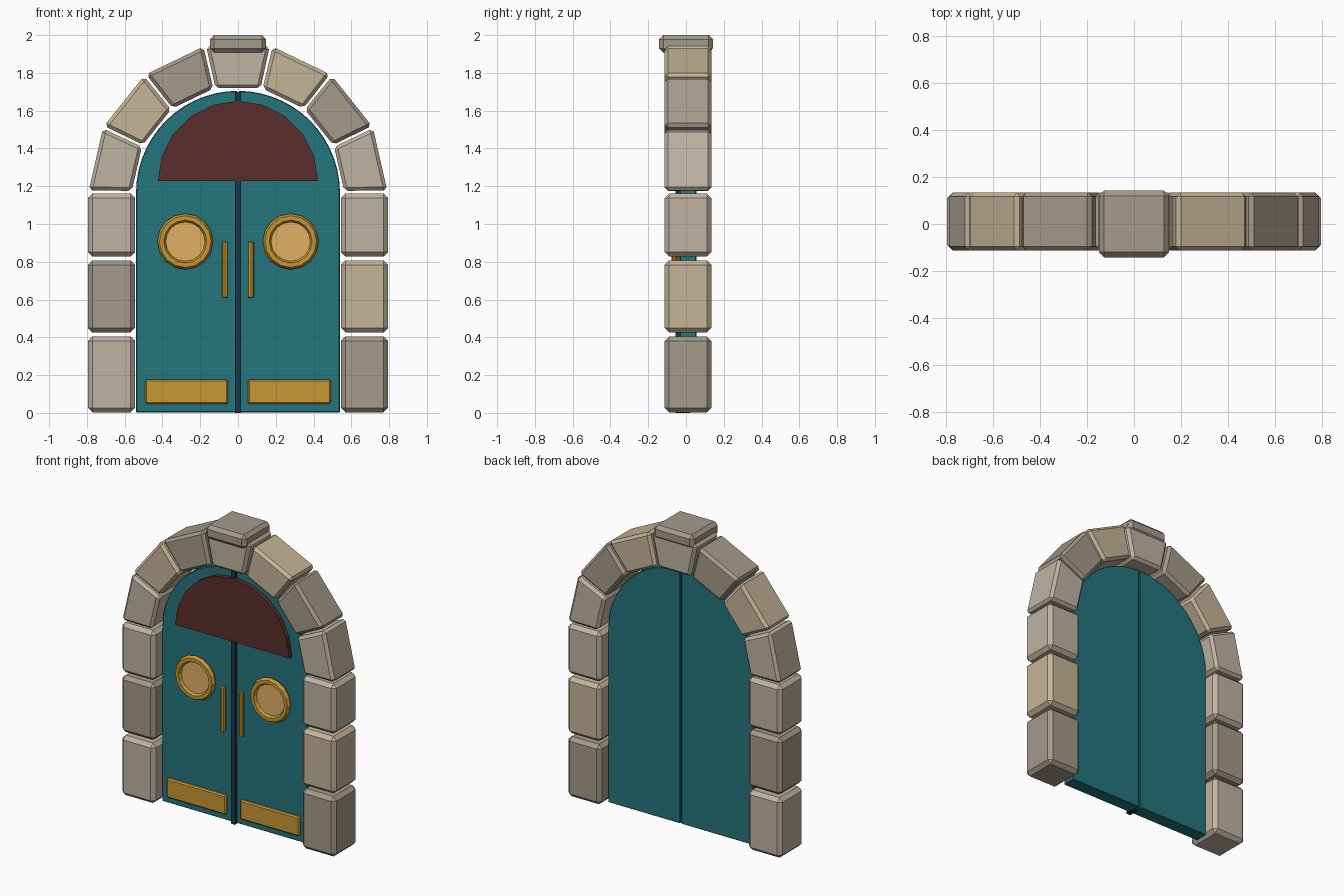
import bpy, bmesh
from math import sin, cos, pi, radians
from mathutils import Matrix

if "Cube" in bpy.data.objects:
    bpy.data.objects.remove(bpy.data.objects["Cube"])


def material(name, r, g, b):
    m = bpy.data.materials.new(name)
    m.diffuse_color = [(c / 255) ** 2.2 for c in (r, g, b)] + [1]
    m.use_nodes = True
    m.node_tree.nodes["Principled BSDF"].inputs["Base Color"].default_value = m.diffuse_color
    return m


LIGHT = material("light_stone", 190, 178, 160)
TAN = material("tan_stone", 196, 179, 150)
DARK = material("dark_stone", 163, 153, 136)
TEAL = material("teal_paint", 40, 117, 124)
SEAM = material("dark_seam", 32, 56, 70)
BRASS = material("brass", 200, 150, 55)
PANE = material("amber_pane", 224, 175, 100)
MAROON = material("maroon_glass", 90, 50, 48)


def finish(name, bm, mat, bevel=0.0):
    bmesh.ops.recalc_face_normals(bm, faces=bm.faces)
    if bevel:
        bmesh.ops.bevel(bm, geom=[e for e in bm.edges if e.calc_face_angle(0) > radians(30)],
                        offset=bevel, segments=1, affect='EDGES')
    me = bpy.data.meshes.new(name)
    bm.to_mesh(me)
    bm.free()
    me.materials.append(mat)
    ob = bpy.data.objects.new(name, me)
    bpy.context.collection.objects.link(ob)
    return ob


def prism(name, pts, y0, y1, mat, bevel=0.0):
    """Extrude an x-z outline from y0 to y1."""
    bm = bmesh.new()
    face = bm.faces.new([bm.verts.new((x, y0, z)) for x, z in pts])
    new = bmesh.ops.extrude_face_region(bm, geom=[face])["geom"]
    bmesh.ops.translate(bm, vec=(0, y1 - y0, 0),
                        verts=[v for v in new if isinstance(v, bmesh.types.BMVert)])
    return finish(name, bm, mat, bevel)


def block(name, x0, x1, y0, y1, z0, z1, mat, bevel):
    return prism(name, [(x0, z0), (x1, z0), (x1, z1), (x0, z1)], y0, y1, mat, bevel)


def cylinder(name, r, depth, sides, matrix, mat, bevel=0.0):
    bm = bmesh.new()
    bmesh.ops.create_cone(bm, cap_ends=True, segments=sides, radius1=r, radius2=r,
                          depth=depth, matrix=matrix)
    if bevel:
        rims = [e for e in bm.edges if any(len(f.verts) > 4 for f in e.link_faces)]
        bmesh.ops.bevel(bm, geom=rims, offset=bevel, segments=1, affect='EDGES')
    return finish(name, bm, mat)


YF, YB = -0.113, 0.134      # stone depth
SPRING = 1.17               # height of arch centre

# Pillar stones
rows = [(0.003, 0.405), (0.426, 0.808), (0.827, 1.162)]
shades = {-1: (LIGHT, DARK, LIGHT), 1: (DARK, TAN, LIGHT)}
for s, side in ((-1, "left"), (1, "right")):
    for i, (z0, z1) in enumerate(rows):
        block(f"{side}_pillar_stone_{i + 1}", s * 0.545, s * 0.795, YF, YB, z0, z1,
              shades[s][i], 0.024)

# Arch stones, left to right
half = radians(12.3)
for k, mat in enumerate((LIGHT, TAN, DARK, LIGHT, TAN, DARK, LIGHT)):
    a = pi - (k + 0.5) * pi / 7
    pts = [(r * cos(a + d), SPRING + r * sin(a + d))
           for r, d in ((0.562, -half), (0.79, -half), (0.79, half), (0.562, half))]
    prism(f"arch_stone_{k + 1}", pts, YF, YB, mat, 0.018)

# Cap over the keystone
block("keystone_cap", -0.149, 0.149, -0.142, 0.142, 1.908, 2.0, DARK, 0.022)

# Door leaves and their fittings
for s, side in ((-1, "left"), (1, "right")):
    arc = [(s * max(0.54 * cos(t * pi / 28), 0.004), 1.165 + 0.54 * sin(t * pi / 28))
           for t in range(15)]
    prism(f"{side}_door_leaf", [(s * 0.004, 0.003), (s * 0.54, 0.003)] + arc,
          -0.033, 0.055, TEAL, 0.004)
    block(f"{side}_kick_plate", s * 0.052, s * 0.492, -0.056, -0.03, 0.047, 0.177, BRASS, 0.008)
    cylinder(f"{side}_handle", 0.016, 0.3, 8, Matrix.Translation((s * 0.068, -0.06, 0.758)),
             BRASS, 0.005)
    facing = Matrix.Translation((s * 0.279, -0.04, 0.907)) @ Matrix.Rotation(pi / 2, 4, 'X')
    cylinder(f"{side}_porthole_pane", 0.118, 0.03, 16, facing, PANE)
    bpy.ops.mesh.primitive_torus_add(major_segments=16, minor_segments=6, major_radius=0.125,
                                     minor_radius=0.023, location=(s * 0.279, -0.052, 0.907),
                                     rotation=(pi / 2, 0, 0))
    ring = bpy.context.object
    ring.name = f"{side}_porthole_ring"
    ring.data.materials.append(BRASS)

# Seam strip between the leaves
block("centre_strip", -0.015, 0.015, -0.055, 0.02, 0.0, 1.7, SEAM, 0)

# Half-round fanlight
prism("fanlight", [(0.424 * cos(t * pi / 10), 1.228 + 0.424 * sin(t * pi / 10)) for t in range(11)],
      -0.062, -0.03, MAROON)
